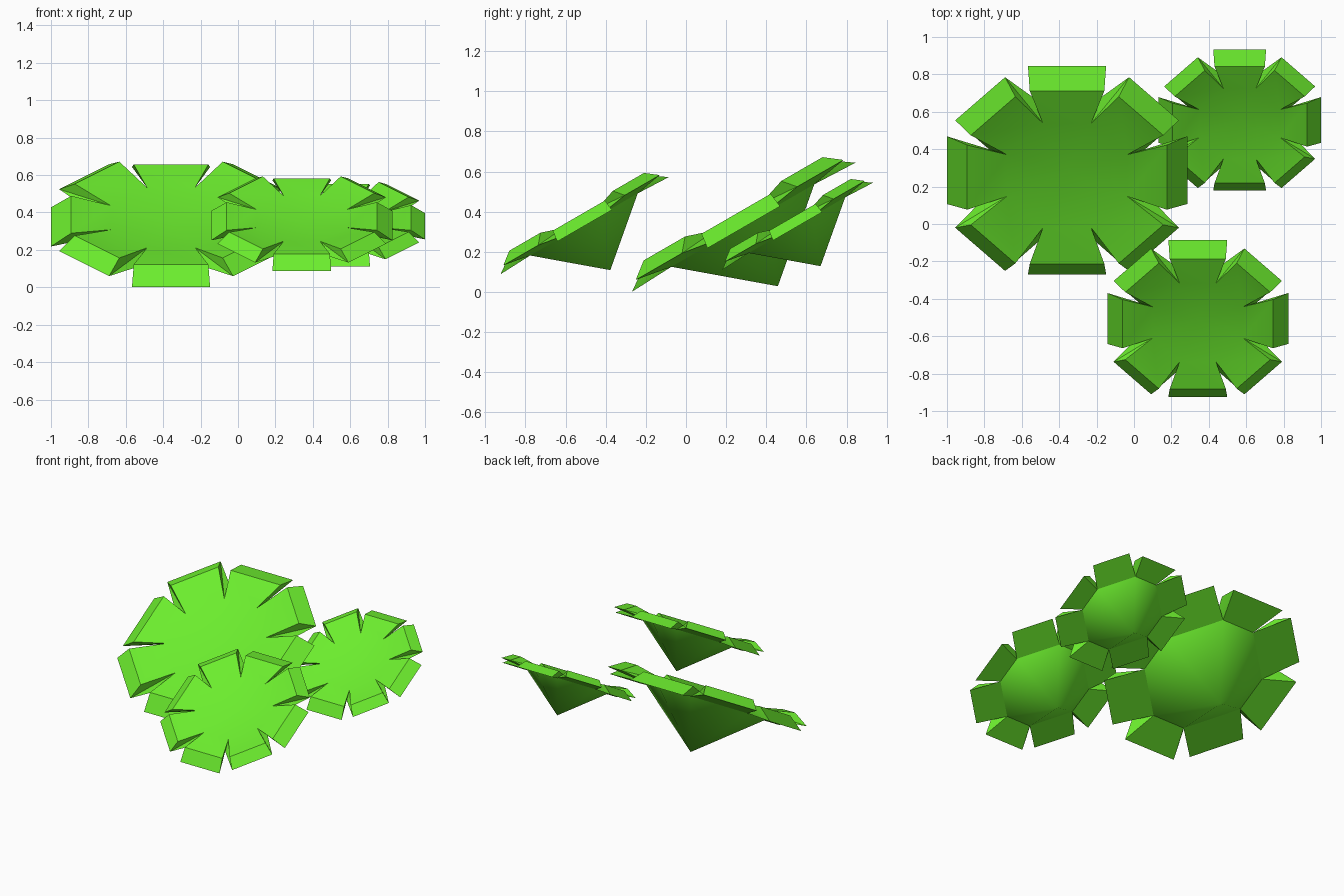
import bpy, bmesh, math
from mathutils import Matrix, Vector

if "Cube" in bpy.data.objects:
    bpy.data.objects.remove(bpy.data.objects["Cube"])

mat = bpy.data.materials.new("leaf_green")
mat.diffuse_color = (0.15, 0.85, 0.027, 1)
mat.use_nodes = True
mat.node_tree.nodes["Principled BSDF"].inputs["Base Color"].default_value = mat.diffuse_color


def polar(r, angle, w, side=0.0):
    """Point at radius r along an angle, shifted sideways, at height w."""
    c, s = math.cos(angle), math.sin(angle)
    return Vector((r * c - side * s, r * s + side * c, w))


def leaf_pad(name, centre, radius):
    bm = bmesh.new()
    lid_mid = bm.verts.new((0, 0, 0.045))
    apex = bm.verts.new((0, 0, -0.528))

    # slit ends: upper and lower point for each of the eight slits
    upper, lower = [], []
    for i in range(8):
        quarter = (i // 2) * math.pi / 2
        sign = 1 if i % 2 == 0 else -1
        base = quarter if sign > 0 else quarter + math.pi / 2
        upper.append(bm.verts.new(polar(0.54, base + sign * math.radians(21.8), 0.09)))
        lower.append(bm.verts.new(polar(0.67, base + sign * math.radians(17.4), 0.015)))

    # eight sectors: shallow top, folded wedge flap, cone underneath
    for i in range(8):
        ang = i * math.pi / 4
        if i % 2 == 0:
            fold_r, fold_h, fold_w, tip_r, tip_h, tip_w = 0.83, 0.31, 0.12, 1.0, 0.325, 0.0
        else:
            fold_r, fold_h, fold_w, tip_r, tip_h, tip_w = 0.87, 0.262, 0.165, 1.022, 0.293, 0.065
        f0, f1 = [bm.verts.new(polar(fold_r, ang, fold_w, s * fold_h)) for s in (-1, 1)]
        t0, t1 = [bm.verts.new(polar(tip_r, ang, tip_w, s * tip_h)) for s in (-1, 1)]
        u0, u1, l0, l1 = upper[i - 1], upper[i], lower[i - 1], lower[i]
        for face in ((lid_mid, u0, u1), (u0, f0, f1, u1), (f0, t0, t1, f1),
                     (t0, l0, l1, t1), (l0, apex, l1),
                     (u0, l0, t0), (u0, t0, f0), (u1, t1, l1), (u1, f1, t1)):
            bm.faces.new(face)

    bmesh.ops.recalc_face_normals(bm, faces=bm.faces)
    mesh = bpy.data.meshes.new(name)
    bm.to_mesh(mesh)
    bm.free()
    # tilt towards the front and place
    mesh.transform(Matrix.Translation(centre)
                   @ Matrix.Rotation(math.radians(30), 4, 'X')
                   @ Matrix.Scale(radius, 4))
    mesh.materials.append(mat)
    obj = bpy.data.objects.new(name, mesh)
    bpy.context.collection.objects.link(obj)
    bpy.ops.object.select_all(action='DESELECT')
    obj.select_set(True)
    bpy.context.view_layer.objects.active = obj
    bpy.ops.object.shade_smooth_by_angle(angle=math.radians(35))


leaf_pad("large_leaf_pad", (-0.358, 0.288, 0.3225), 0.643)
leaf_pad("front_leaf_pad", (0.341, -0.505, 0.33), 0.484)
leaf_pad("back_leaf_pad", (0.565, 0.556, 0.327), 0.434)
